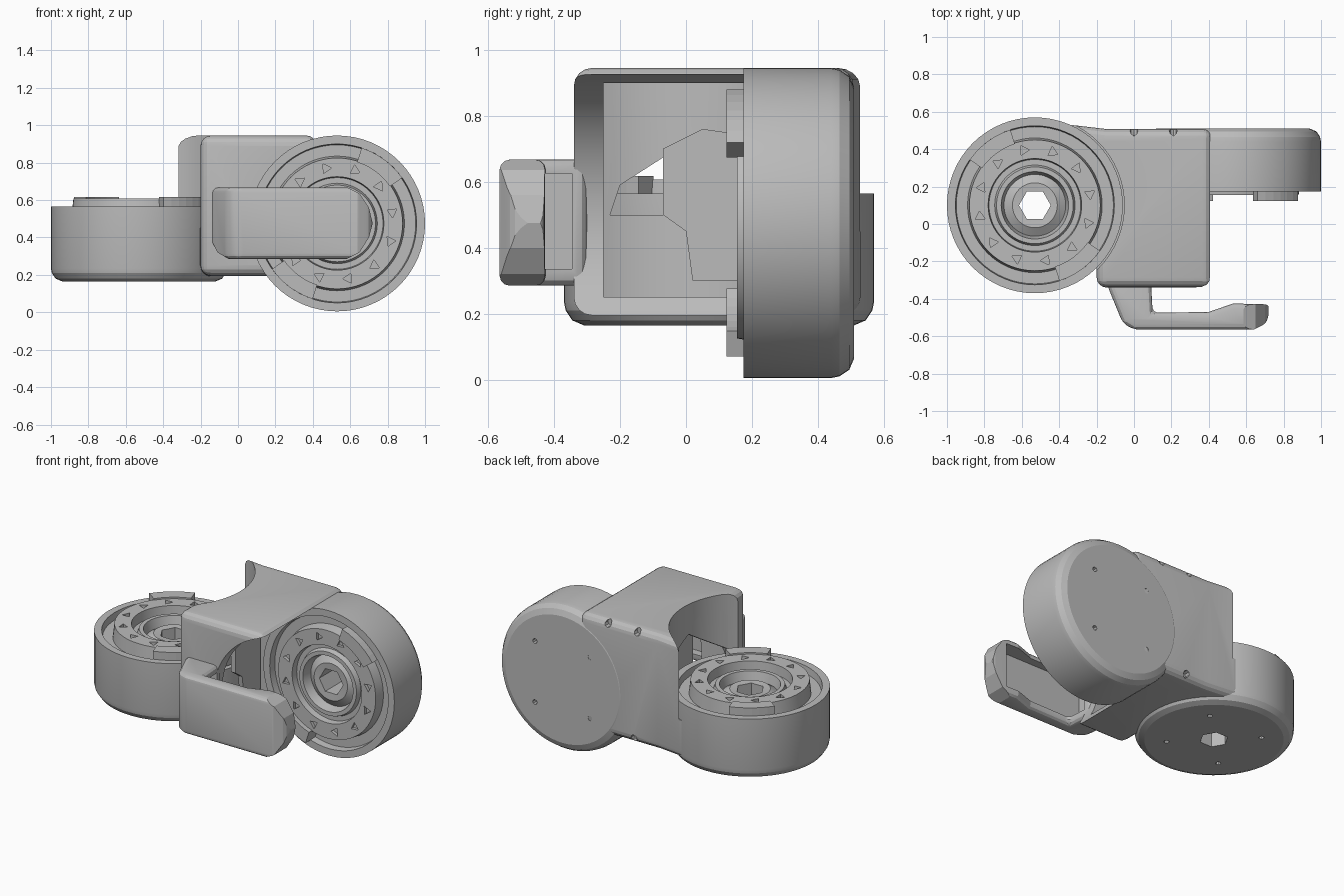
import bpy, bmesh
from math import sin, cos, pi, radians
from mathutils import Matrix

default = bpy.data.objects.get("Cube")
if default:
    bpy.data.objects.remove(default, do_unlink=True)

grey = bpy.data.materials.new("neutral_grey")
grey.use_nodes = True
grey.diffuse_color = (0.5, 0.5, 0.5, 1)
grey.node_tree.nodes["Principled BSDF"].inputs["Base Color"].default_value = (0.5, 0.5, 0.5, 1)

UPRIGHT = Matrix.Rotation(pi / 2, 4, 'X')   # local z becomes -y
SIDEWAYS = Matrix(((0, 0, 1, 0), (1, 0, 0, 0), (0, 1, 0, 0), (0, 0, 0, 1)))   # local z becomes x


def finish(name, bm, matrix=Matrix()):
    bmesh.ops.transform(bm, matrix=matrix, verts=bm.verts)
    bmesh.ops.recalc_face_normals(bm, faces=bm.faces)
    mesh = bpy.data.meshes.new(name)
    bm.to_mesh(mesh)
    bm.free()
    mesh.materials.append(grey)
    obj = bpy.data.objects.new(name, mesh)
    bpy.context.collection.objects.link(obj)
    return obj


def add_prism(bm, points, lo, hi):
    bottom = [bm.verts.new((x, y, lo)) for x, y in points]
    top = [bm.verts.new((x, y, hi)) for x, y in points]
    bm.faces.new(bottom[::-1])
    bm.faces.new(top)
    for i in range(len(points)):
        j = (i + 1) % len(points)
        bm.faces.new((bottom[i], bottom[j], top[j], top[i]))


def prism(name, points, lo, hi, matrix=Matrix()):
    bm = bmesh.new()
    add_prism(bm, points, lo, hi)
    return finish(name, bm, matrix)


def circle(radius, count, cx=0, cy=0, turn=0):
    return [(cx + radius * cos(2 * pi * i / count + turn),
             cy + radius * sin(2 * pi * i / count + turn)) for i in range(count)]


def block(name, lo, hi):
    return prism(name, [(lo[0], lo[1]), (hi[0], lo[1]), (hi[0], hi[1]), (lo[0], hi[1])], lo[2], hi[2])


def activate(obj):
    bpy.ops.object.select_all(action='DESELECT')
    obj.select_set(True)
    bpy.context.view_layer.objects.active = obj


def boolean(obj, other, operation='DIFFERENCE'):
    mod = obj.modifiers.new("bool", 'BOOLEAN')
    mod.operation, mod.solver, mod.object = operation, 'EXACT', other
    activate(obj)
    bpy.ops.object.modifier_apply(modifier=mod.name)
    bpy.data.objects.remove(other, do_unlink=True)


def bevel(obj, width, segments=3):
    mod = obj.modifiers.new("bevel", 'BEVEL')
    mod.width, mod.segments, mod.limit_method = width, segments, 'ANGLE'
    activate(obj)
    bpy.ops.object.modifier_apply(modifier=mod.name)


def smooth(obj):
    activate(obj)
    bpy.ops.object.shade_smooth_by_angle(angle=radians(17))


def drum(name, height, ring, matrix, bore_floor, stop_angle):
    # Turned body: rounded back, grooved face with raised clutch ring, stepped hub
    profile = [(0, 0), (0.41, 0), (0.445, 0.015), (0.465, 0.045), (0.47, 0.07),
               (0.47, height), (0.425, height), (0.42, height - 0.045), (0.36, height - 0.045),
               (0.35, height + ring), (0.25, height + ring), (0.245, height - 0.02),
               (0.215, height - 0.02), (0.205, height + 0.01), (0.18, height + 0.01),
               (0.165, height - 0.05), (0.12, height - 0.02), (0, height - 0.03)]
    bm = bmesh.new()
    verts = [bm.verts.new((r, 0, h)) for r, h in profile]
    edges = [bm.edges.new(pair) for pair in zip(verts, verts[1:])]
    bmesh.ops.spin(bm, geom=verts + edges, cent=(0, 0, 0), axis=(0, 0, 1),
                   angle=2 * pi, steps=64, use_duplicate=False)
    bmesh.ops.remove_doubles(bm, verts=bm.verts, dist=0.0005)
    obj = finish(name, bm, matrix)
    # Central bore
    boolean(obj, prism("bore_cutter", circle(0.085, 6), bore_floor, height + 0.1, matrix))
    # Triangular pits around the ring
    bm = bmesh.new()
    for i in range(12):
        a = i * pi / 6 + 0.2
        add_prism(bm, circle(0.03, 3, 0.3 * cos(a), 0.3 * sin(a), a + 0.4), height, height + 0.08)
    boolean(obj, finish("pit_cutter", bm, matrix))
    # Screw holes in the back
    bm = bmesh.new()
    for x, y in circle(0.28, 4, turn=pi / 4):
        add_prism(bm, circle(0.016, 8, x, y), -0.05, 0.03)
    boolean(obj, finish("screw_cutter", bm, matrix))
    smooth(obj)
    # Two end-stop tabs standing in the groove
    for n, start in enumerate((stop_angle, stop_angle + 180)):
        angles = [radians(start + 37 * i / 6) for i in range(7)]
        outline = [(0.425 * cos(a), 0.425 * sin(a)) for a in angles]
        outline += [(0.345 * cos(a), 0.345 * sin(a)) for a in reversed(angles)]
        prism(f"{name}_stop_{n + 1}", outline, height - 0.05, height + 0.052, matrix)


drum("lower_drum", 0.40, 0.042, Matrix.Translation((-0.53, 0.10, 0.165)), -0.1, 108)
drum("side_drum", 0.335, 0.02, Matrix.Translation((0.53, 0.51, 0.475)) @ UPRIGHT, 0.06, 35)

# Housing between the two drums
housing = prism("housing", [(-0.2, -0.34), (0.42, -0.34), (0.42, 0.508), (-0.15, 0.508),
                            (-0.38, 0.535), (-0.42, 0.1), (-0.2, -0.2)], 0.195, 0.945)
bevel(housing, 0.055, 4)
# Curved clearances for the drums
boolean(housing, prism("lower_clearance", circle(0.478, 64, -0.53, 0.10), 0.45, 1.2))
boolean(housing, prism("side_clearance", circle(0.468, 64, 0.53, 0.475), -0.25, 0.6, UPRIGHT))
# Hollow interior, following the curved wall
cavity = block("cavity", (-0.3, -0.25, 0.25), (0.6, 0.2, 0.9))
boolean(cavity, prism("wall_keep", circle(0.51, 64, -0.53, 0.10), 0.1, 1.2))
boolean(housing, cavity)
# Slanted cable window in the curved wall
boolean(housing, prism("window_cutter", [(-0.23, 0.5), (-0.2, 0.59), (0.05, 0.75), (0.15, 0.7),
                                         (0.15, 0.5)], -0.4, 0.02, SIDEWAYS))
# Screw holes along the housing back
holes = bmesh.new()
for hx, hz in ((0, 0.92), (0.21, 0.92), (0.02, 0.23)):
    add_prism(holes, circle(0.022, 8, hx, hz), -0.6, -0.47)
boolean(housing, finish("hole_cutter", holes, UPRIGHT))
smooth(housing)

# Cable guide behind the window
guide = prism("cable_guide", [(-0.07, 0.5), (-0.07, 0.7), (0.05, 0.76), (0.19, 0.74), (0.19, 0.3),
                              (0.02, 0.3), (0.0, 0.45)], 0.0, 0.03, SIDEWAYS)
smooth(guide)

# Hooked front arm: plan shape trimmed by its front outline
arm = prism("front_arm", [(-0.15, -0.30), (-0.13, -0.36), (-0.06, -0.53), (0.0, -0.565), (0.64, -0.565),
                          (0.71, -0.53), (0.73, -0.43), (0.53, -0.425), (0.40, -0.47),
                          (0.10, -0.475), (0.09, -0.30)], 0.285, 0.667)
bevel(arm, 0.03)
outline = [(-0.14, 0.38), (-0.11, 0.32), (-0.05, 0.285), (0.58, 0.285), (0.65, 0.32), (0.70, 0.40),
           (0.72, 0.475), (0.70, 0.56), (0.65, 0.635), (0.58, 0.67), (-0.15, 0.67)]
boolean(arm, prism("arm_outline", outline, 0.2, 0.7, UPRIGHT), 'INTERSECT')
# Channel along the inner side
boolean(arm, block("arm_channel", (-0.02, -0.525, 0.335), (0.62, -0.345, 0.625)))
smooth(arm)
